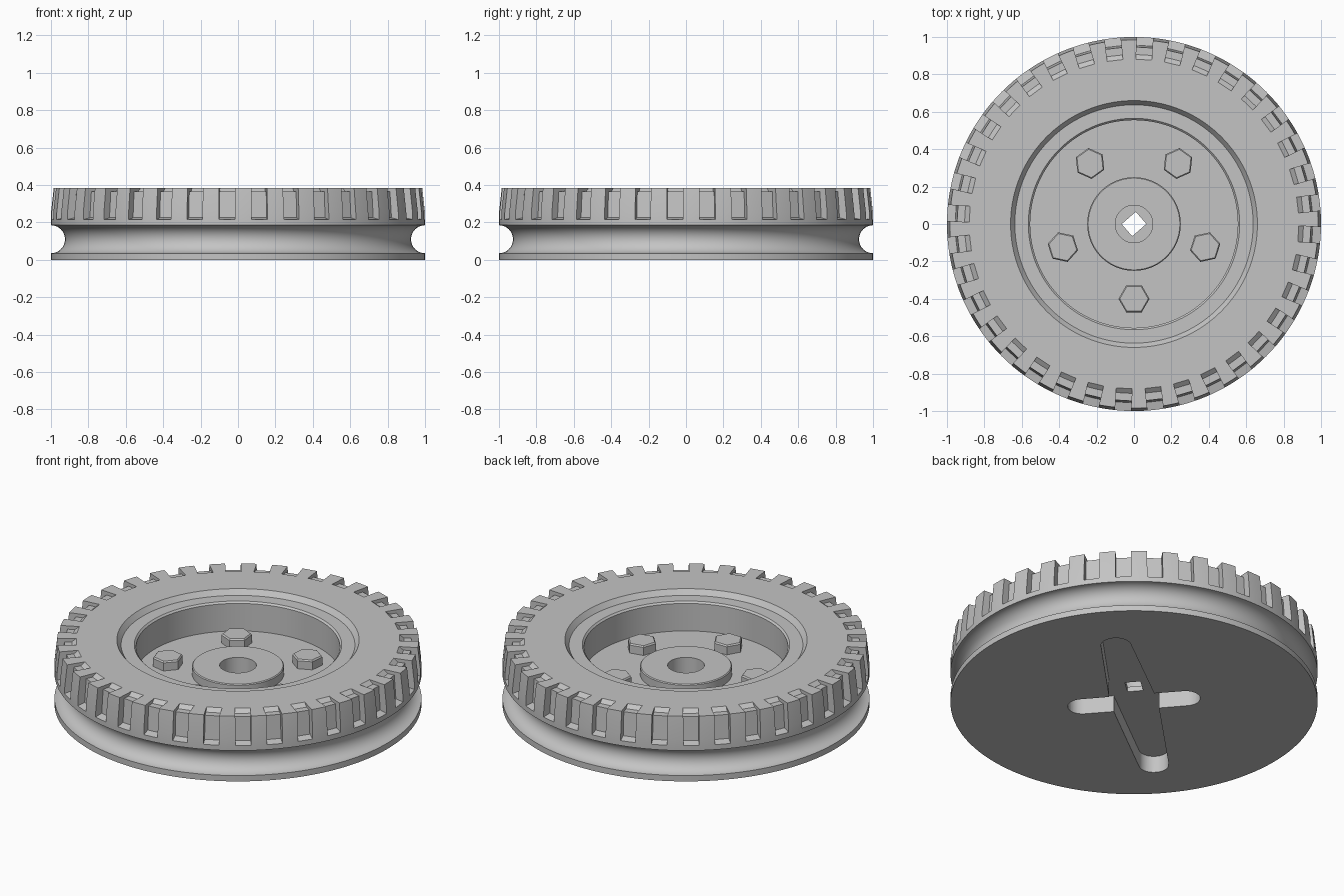
import bpy, bmesh, math
from mathutils import Matrix, Vector

if "Cube" in bpy.data.objects:
    bpy.data.objects.remove(bpy.data.objects["Cube"])

grey = bpy.data.materials.new("light_grey")
grey.diffuse_color = (0.55, 0.55, 0.55, 1)
grey.use_nodes = True
grey.node_tree.nodes["Principled BSDF"].inputs["Base Color"].default_value = grey.diffuse_color


def make(name, bm, helper=False):
    bmesh.ops.recalc_face_normals(bm, faces=bm.faces[:])
    me = bpy.data.meshes.new(name)
    bm.to_mesh(me)
    bm.free()
    me.materials.append(grey)
    ob = bpy.data.objects.new(name, me)
    bpy.context.collection.objects.link(ob)
    ob.hide_render = helper
    return ob


def lathe(name, profile, steps):
    bm = bmesh.new()
    vs = [bm.verts.new((r, 0, z)) for r, z in profile]
    es = [bm.edges.new(p) for p in zip(vs, vs[1:])]
    bmesh.ops.spin(bm, geom=vs + es, cent=(0, 0, 0), axis=(0, 0, 1),
                   angle=math.tau, steps=steps)
    bmesh.ops.remove_doubles(bm, verts=bm.verts[:], dist=1e-4)
    return make(name, bm)


def prism(bm, points, direction):
    """Close a flat outline and push it along a direction."""
    f = bm.faces.new([bm.verts.new(p) for p in points])
    ext = bmesh.ops.extrude_face_region(bm, geom=[f])["geom"]
    vs = [v for v in ext if isinstance(v, bmesh.types.BMVert)]
    bmesh.ops.translate(bm, verts=vs, vec=direction)
    return list(f.verts) + vs


# wheel body: base flange, belt groove, tyre, stepped rim, dish, hub and blind bore
groove = [(1 - 0.075 * math.sin(math.pi * i / 20), 0.11 - 0.075 * math.cos(math.pi * i / 20))
          for i in range(21)]
profile = [(0, 0), (1, 0)] + groove + [
    (1, 0.25), (0.985, 0.385),
    (0.66, 0.385), (0.637, 0.355), (0.565, 0.355), (0.555, 0.345),
    (0.555, 0.18), (0.25, 0.18), (0.25, 0.228), (0.245, 0.233),
    (0.1, 0.233), (0.1, 0.13), (0, 0.13)]
wheel = lathe("wheel_body", profile, 144)

# tread notches around the tyre shoulder
bm = bmesh.new()
notch = [(0.8675, 0.395), (0.905, 0.365), (0.945, 0.365), (0.955, 0.225),
         (1.05, 0.204), (1.05, 0.395)]
w = 0.085
for i in range(36):
    vs = prism(bm, [(r, -w / 2, z) for r, z in notch], (0, w, 0))
    bmesh.ops.rotate(bm, verts=vs, cent=(0, 0, 0),
                     matrix=Matrix.Rotation(math.radians(10 * i - 3.4), 3, 'Z'))
cutters = [make("notch_cutter", bm, True)]


# underside cross recess: tapered long arms, straight short arms, square shaft hole
def arm_outline(plus, minus, mid, tip):
    pts = []
    for sign, length in ((1, plus), (-1, minus)):
        pts.append((0, -sign * mid))
        for i in range(13):
            a = math.pi * (i / 12 - 0.5)
            pts.append((sign * (length - tip + tip * math.cos(a)), sign * tip * math.sin(a)))
    return pts


turn = math.radians(41)
shaft = [(0.05, 0.043), (-0.05, 0.043), (-0.05, -0.043), (0.05, -0.043)]
for name, outline, angle, top in (
        ("long_arm_cutter", arm_outline(0.71, 0.77, 0.13, 0.082), turn, 0.1),
        ("short_arm_cutter", arm_outline(0.365, 0.365, 0.081, 0.08), turn + math.pi / 2, 0.1),
        ("shaft_cutter", shaft, turn, 0.16)):
    bm = bmesh.new()
    vs = prism(bm, [(x, y, -0.05) for x, y in outline], (0, 0, top + 0.05))
    bmesh.ops.rotate(bm, verts=vs, cent=(0, 0, 0), matrix=Matrix.Rotation(angle, 3, 'Z'))
    cutters.append(make(name, bm, True))

for c in cutters:
    m = wheel.modifiers.new(c.name, 'BOOLEAN')
    m.operation, m.solver, m.object = 'DIFFERENCE', 'EXACT', c
deps = bpy.context.evaluated_depsgraph_get()
cut = bpy.data.meshes.new_from_object(wheel.evaluated_get(deps))
wheel.modifiers.clear()
wheel.data = cut
for c in cutters:
    bpy.data.objects.remove(c)

bpy.ops.object.select_all(action='DESELECT')
wheel.select_set(True)
bpy.context.view_layer.objects.active = wheel
bpy.ops.object.shade_smooth_by_angle(angle=math.radians(25))

# five hexagonal bolts with a small chamfer
for k in range(5):
    bm = bmesh.new()
    rings = []
    for r, z in ((0.083, 0.17), (0.083, 0.228), (0.076, 0.236)):
        rings.append([bm.verts.new((r * math.cos(i * math.pi / 3),
                                    r * math.sin(i * math.pi / 3) - 0.4, z)) for i in range(6)])
    for lo, hi in zip(rings, rings[1:]):
        for i in range(6):
            j = (i + 1) % 6
            bm.faces.new((lo[i], lo[j], hi[j], hi[i]))
    bm.faces.new(rings[0])
    bm.faces.new(rings[-1])
    bolt = make(f"bolt_{k + 1}", bm)
    bolt.rotation_euler.z = math.tau * k / 5
